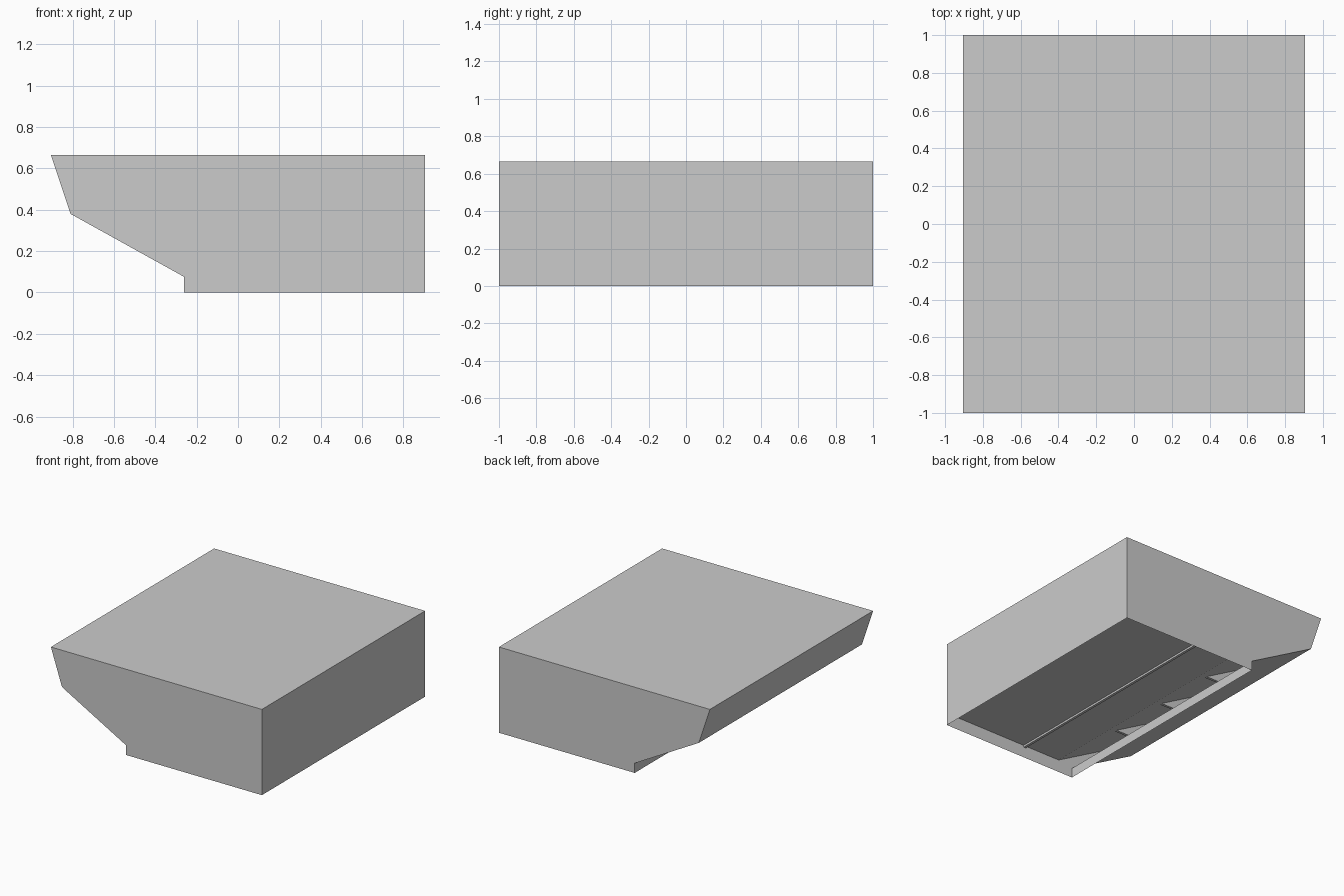
import bpy, bmesh

if "Cube" in bpy.data.objects:
    bpy.data.objects.remove(bpy.data.objects["Cube"])


def sheet(name, profile, y0, y1, ends=False, closed=False):
    """Sweep an x-z profile along y; optionally cap both ends."""
    bm = bmesh.new()
    a = [bm.verts.new((x, y0, z)) for x, z in profile]
    b = [bm.verts.new((x, y1, z)) for x, z in profile]
    n = len(profile)
    for i in range(n if closed else n - 1):
        j = (i + 1) % n
        bm.faces.new((a[i], a[j], b[j], b[i]))
    if ends:
        bm.faces.new(a)
        bm.faces.new(b[::-1])
    bmesh.ops.recalc_face_normals(bm, faces=bm.faces[:])
    me = bpy.data.meshes.new(name)
    bm.to_mesh(me)
    bm.free()
    ob = bpy.data.objects.new(name, me)
    bpy.context.scene.collection.objects.link(ob)
    return ob


# Outer casing, open underneath, with the short front lip
sheet("casing", [(0.905, 0), (0.905, 0.665), (-0.905, 0.665),
                 (-0.81, 0.38), (-0.26, 0.075), (-0.26, 0)], -1, 1, ends=True)

# Recessed underside panel that follows the sloping front
sheet("underside_panel", [(0.905, 0.098), (-0.137, 0.098),
                          (-0.69, 0.405), (-0.78, 0.665)], -1, 1)

# Narrow seam strip across the underside
sheet("seam_strip", [(0.19, 0.098), (0.19, 0.083), (0.17, 0.083), (0.17, 0.098)],
      -1, 1, ends=True, closed=True)

# Three brackets between the underside panel and the sloping front
for i, y in enumerate((-0.5, 0, 0.5)):
    sheet(f"bracket_{i + 1}", [(-0.25, 0.16), (-0.41, 0.16), (-0.60, 0.265),
                               (-0.60, 0.355)],
          y - 0.01, y + 0.01, ends=True, closed=True)
